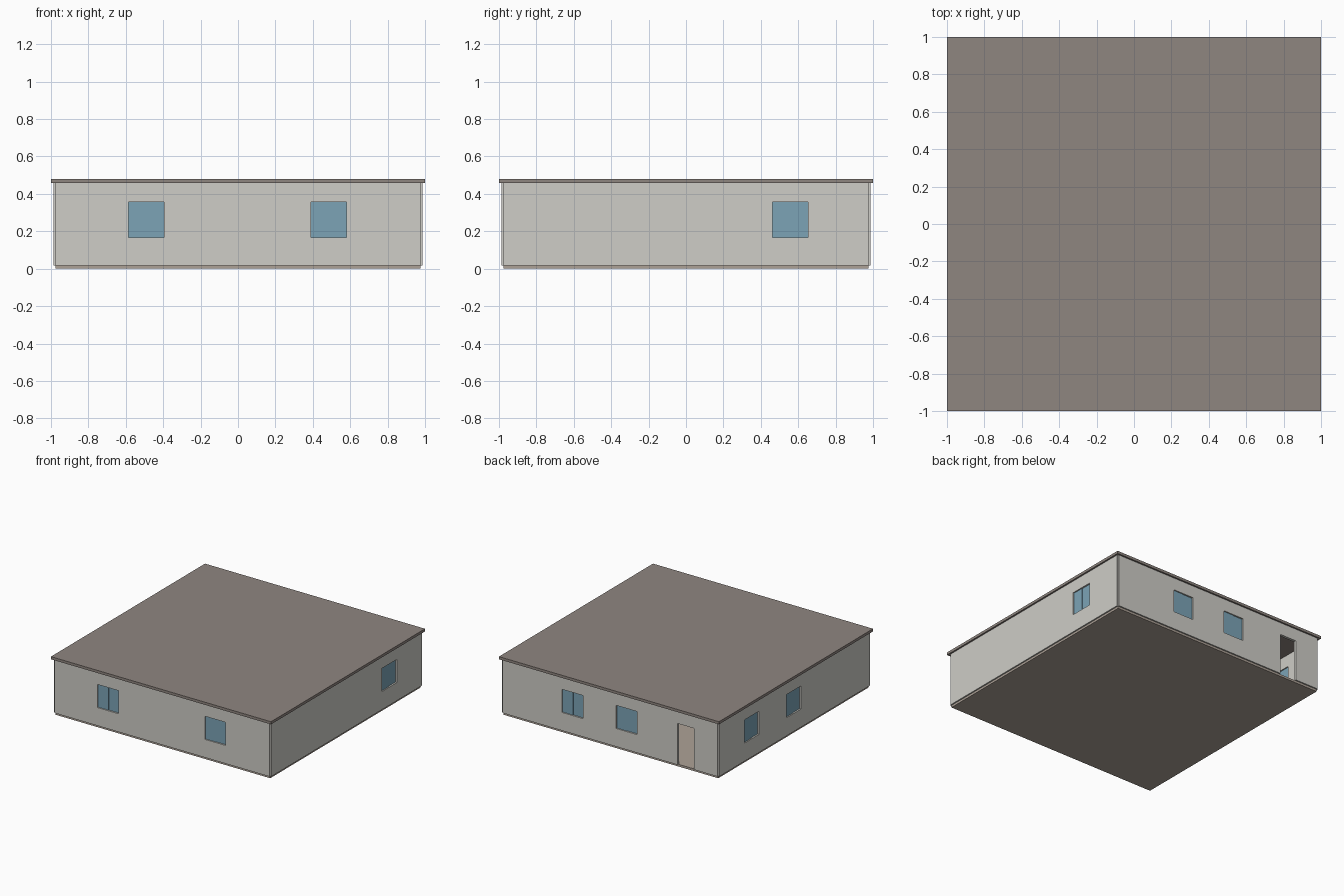
import bpy, bmesh, math
from mathutils import Matrix, Vector

if "Cube" in bpy.data.objects:
    bpy.data.objects.remove(bpy.data.objects["Cube"])

Z0, Z1 = 0.018, 0.458          # wall bottom and top
HALF, OUT, THICK = 0.976, 0.987, 0.022
WIN_W, WIN_Z0, WIN_Z1 = 0.19, 0.167, 0.357


def material(name, color):
    m = bpy.data.materials.new(name)
    m.diffuse_color = (*color, 1)
    m.use_nodes = True
    m.node_tree.nodes["Principled BSDF"].inputs["Base Color"].default_value = m.diffuse_color
    return m


WALL = material("plaster", (0.62, 0.61, 0.57))
ROOF = material("roofing", (0.275, 0.238, 0.216))
FLOOR = material("flooring", (0.42, 0.36, 0.31))
GLASS = material("glass", (0.20, 0.37, 0.47))


def finish(name, bm, mat, turn=0):
    bmesh.ops.recalc_face_normals(bm, faces=bm.faces)
    bm.transform(Matrix.Rotation(math.radians(turn), 4, 'Z'))
    me = bpy.data.meshes.new(name)
    bm.to_mesh(me)
    bm.free()
    me.materials.append(mat)
    ob = bpy.data.objects.new(name, me)
    bpy.context.collection.objects.link(ob)
    return ob


def box(name, lo, hi, mat, turn=0):
    lo, hi = Vector(lo), Vector(hi)
    bm = bmesh.new()
    bmesh.ops.create_cube(bm, size=1)
    for v in bm.verts:
        v.co = Vector(lo[i] + (v.co[i] + 0.5) * (hi[i] - lo[i]) for i in range(3))
    return finish(name, bm, mat, turn)


def wall(name, holes, turn):
    """Wall panel with rectangular openings (u0, u1, z0, z1)."""
    us = sorted({-HALF, HALF, *(u for h in holes for u in h[:2])})
    zs = sorted({Z0, Z1, *(z for h in holes for z in h[2:])})
    bm = bmesh.new()
    grid = [[bm.verts.new((u, -OUT, z)) for z in zs] for u in us]
    for i in range(len(us) - 1):
        for j in range(len(zs) - 1):
            u, z = (us[i] + us[i + 1]) / 2, (zs[j] + zs[j + 1]) / 2
            if not any(a < u < b and c < z < d for a, b, c, d in holes):
                bm.faces.new((grid[i][j], grid[i + 1][j], grid[i + 1][j + 1], grid[i][j + 1]))
    loose = [v for v in bm.verts if not v.link_faces]
    bmesh.ops.delete(bm, geom=loose, context='VERTS')
    ext = bmesh.ops.extrude_face_region(bm, geom=bm.faces[:], use_keep_orig=True)
    moved = [e for e in ext["geom"] if isinstance(e, bmesh.types.BMVert)]
    bmesh.ops.translate(bm, verts=moved, vec=(0, THICK, 0))
    finish(name, bm, WALL, turn)


# floor slab and flat roof with a small overhang
box("floor_slab", (-HALF, -HALF, 0), (HALF, HALF, Z0), FLOOR)
box("roof", (-1, -1, Z1), (1, 1, 0.48), ROOF)

# side: turn about z, window centres along the wall, doorways
sides = {
    "front": (0, (-0.491, 0.484), []),
    "right": (90, (0.558,), []),
    "back": (180, (-0.342, 0.151), [(0.613, 0.763, Z0, WIN_Z1)]),
    "left": (270, (-0.558, -0.01), []),
}
for side, (turn, centres, doors) in sides.items():
    windows = [(c - WIN_W / 2, c + WIN_W / 2, WIN_Z0, WIN_Z1) for c in centres]
    wall(side + "_wall", windows + doors, turn)
    # two sliding panes per window, slightly offset in depth
    for n, c in enumerate(centres, 1):
        for tag, u, y in (("a", c - WIN_W / 2, -0.978), ("b", c, -0.974)):
            box(f"{side}_window_{n}_pane_{tag}", (u, y, WIN_Z0),
                (u + WIN_W / 2, y + 0.004, WIN_Z1), GLASS, turn)
